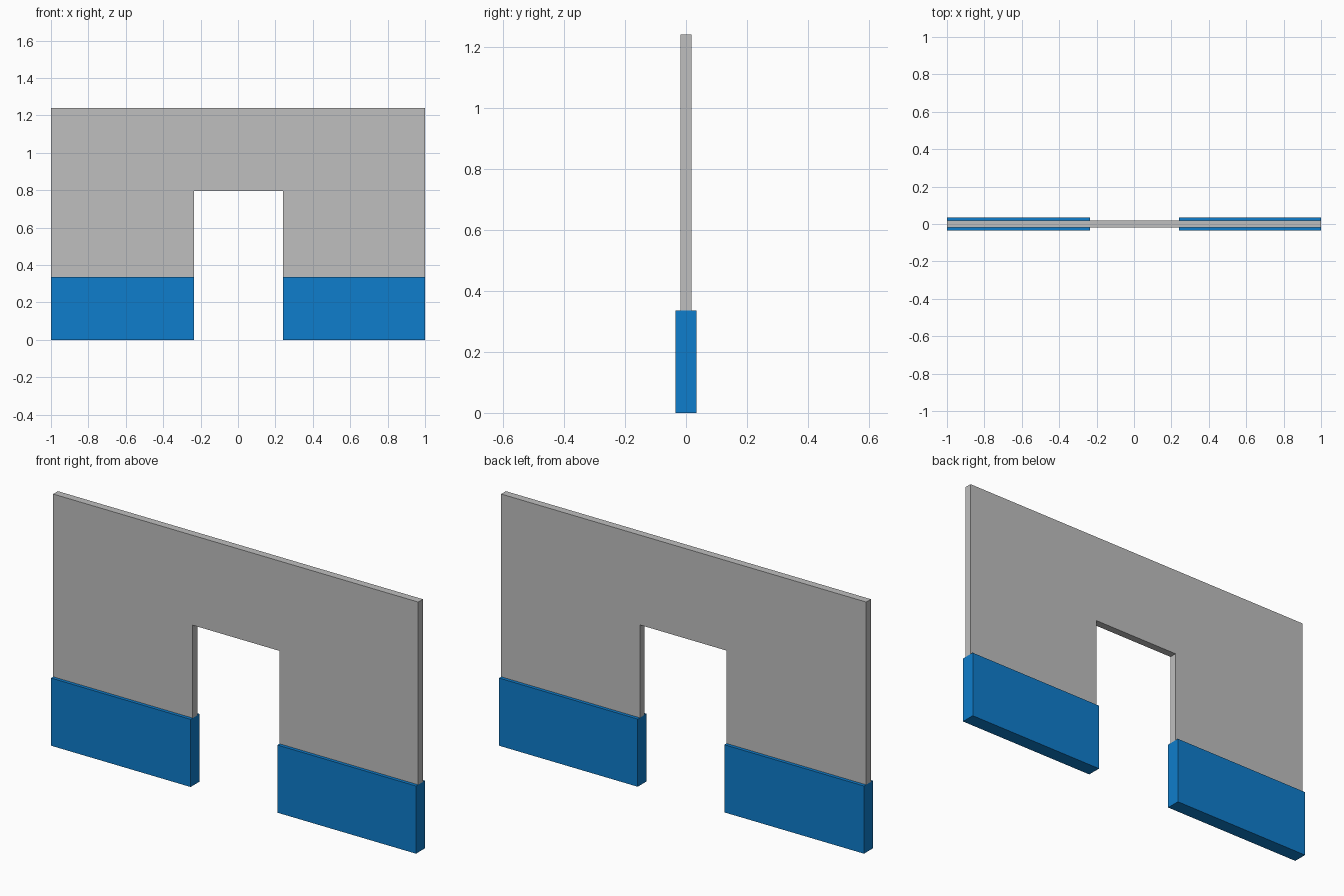
import bpy
import bmesh
from mathutils import Vector

cube = bpy.data.objects.get("Cube")
if cube:
    bpy.data.objects.remove(cube, do_unlink=True)

HALF_WIDTH = 1.0
HEIGHT = 1.24
OPENING_LEFT, OPENING_RIGHT, OPENING_TOP = 0.24, -0.235, 0.795
BASE_TOP = 0.335
WALL_THICKNESS, BASE_THICKNESS = 0.037, 0.07


def make_material(name, colour):
    mat = bpy.data.materials.new(name)
    mat.use_nodes = True
    mat.diffuse_color = colour
    mat.node_tree.nodes["Principled BSDF"].inputs["Base Color"].default_value = colour
    return mat


def extrude_profile(name, outline, thickness, mat):
    """Extrude an x-z outline along y, centred on y = 0."""
    bm = bmesh.new()
    face = bm.faces.new([bm.verts.new((x, -thickness / 2, z)) for x, z in outline])
    result = bmesh.ops.extrude_face_region(bm, geom=[face], use_keep_orig=True)
    moved = [v for v in result["geom"] if isinstance(v, bmesh.types.BMVert)]
    bmesh.ops.translate(bm, verts=moved, vec=Vector((0, thickness, 0)))
    bmesh.ops.recalc_face_normals(bm, faces=bm.faces)
    mesh = bpy.data.meshes.new(name)
    bm.to_mesh(mesh)
    bm.free()
    mesh.materials.append(mat)
    obj = bpy.data.objects.new(name, mesh)
    bpy.context.scene.collection.objects.link(obj)
    return obj


grey = make_material("wall grey", (0.52, 0.52, 0.52, 1))
blue = make_material("base blue", (0.0045, 0.205, 0.604, 1))

# Upper wall with the doorway cut out of its outline
extrude_profile("wall_panel", [
    (-HALF_WIDTH, BASE_TOP), (OPENING_RIGHT, BASE_TOP),
    (OPENING_RIGHT, OPENING_TOP), (OPENING_LEFT, OPENING_TOP),
    (OPENING_LEFT, BASE_TOP), (HALF_WIDTH, BASE_TOP),
    (HALF_WIDTH, HEIGHT), (-HALF_WIDTH, HEIGHT),
], WALL_THICKNESS, grey)

# Thicker base blocks on each side of the doorway
for name, x0, x1 in (("right_base", -HALF_WIDTH, OPENING_RIGHT),
                     ("left_base", OPENING_LEFT, HALF_WIDTH)):
    extrude_profile(name, [(x0, 0), (x1, 0), (x1, BASE_TOP), (x0, BASE_TOP)],
                    BASE_THICKNESS, blue)
